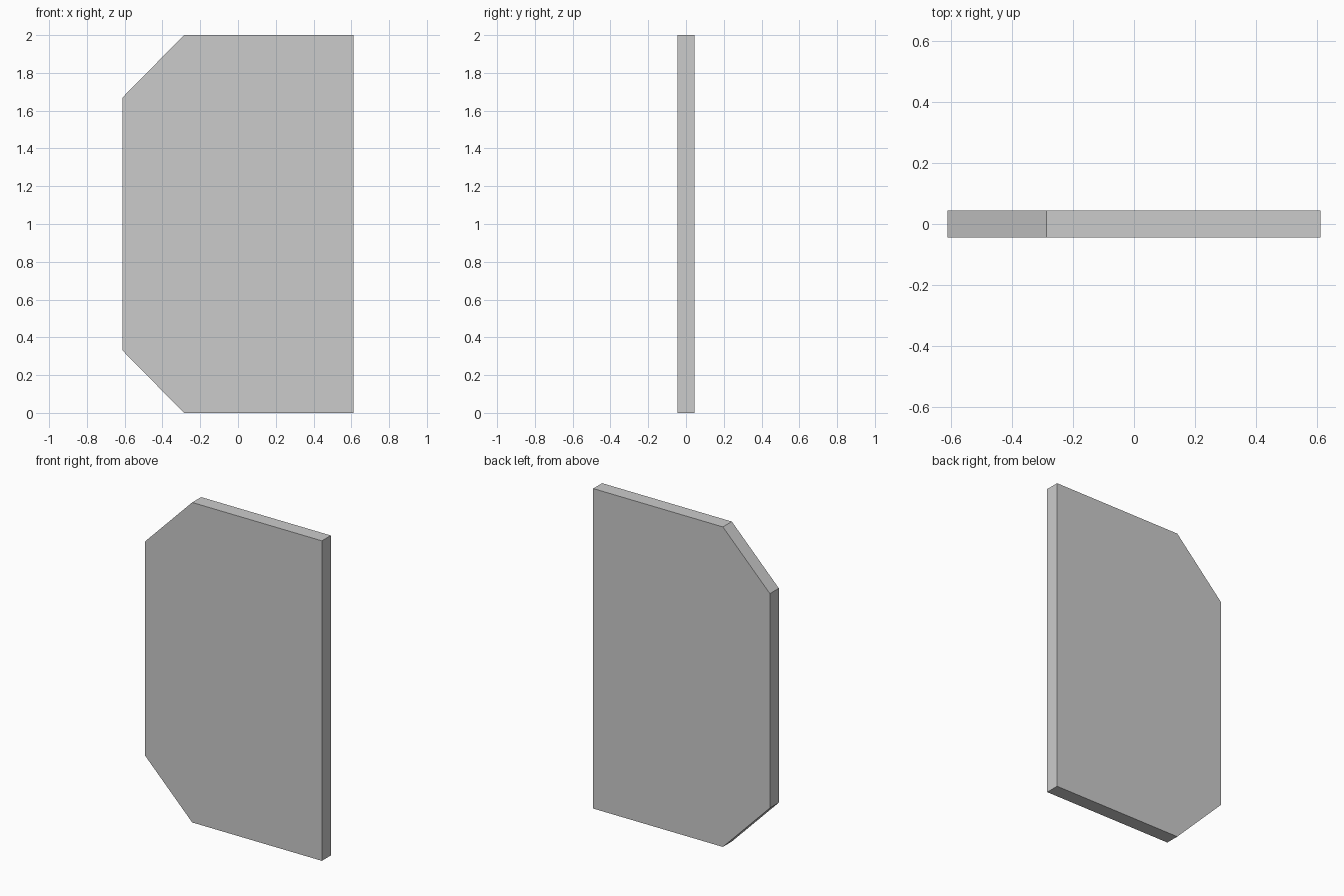
import bpy
import bmesh

if "Cube" in bpy.data.objects:
    bpy.data.objects.remove(bpy.data.objects["Cube"])

HALF_W, HALF_T, HEIGHT = 0.611, 0.044, 2.0
CUT_X, CUT_Z = 0.325, 0.33

# Panel outline in the front plane, with both left corners cut off
profile = [
    (HALF_W, 0), (HALF_W, HEIGHT),
    (-HALF_W + CUT_X, HEIGHT), (-HALF_W, HEIGHT - CUT_Z),
    (-HALF_W, CUT_Z), (-HALF_W + CUT_X, 0),
]

# Flat panel: outline extruded through its thickness
bm = bmesh.new()
face = bm.faces.new([bm.verts.new((x, -HALF_T, z)) for x, z in profile])
result = bmesh.ops.extrude_face_region(bm, geom=[face], use_keep_orig=True)
moved = [v for v in result["geom"] if isinstance(v, bmesh.types.BMVert)]
bmesh.ops.translate(bm, verts=moved, vec=(0, 2 * HALF_T, 0))
bmesh.ops.recalc_face_normals(bm, faces=bm.faces)

mesh = bpy.data.meshes.new("panel")
bm.to_mesh(mesh)
bm.free()
panel = bpy.data.objects.new("panel", mesh)
bpy.context.collection.objects.link(panel)
